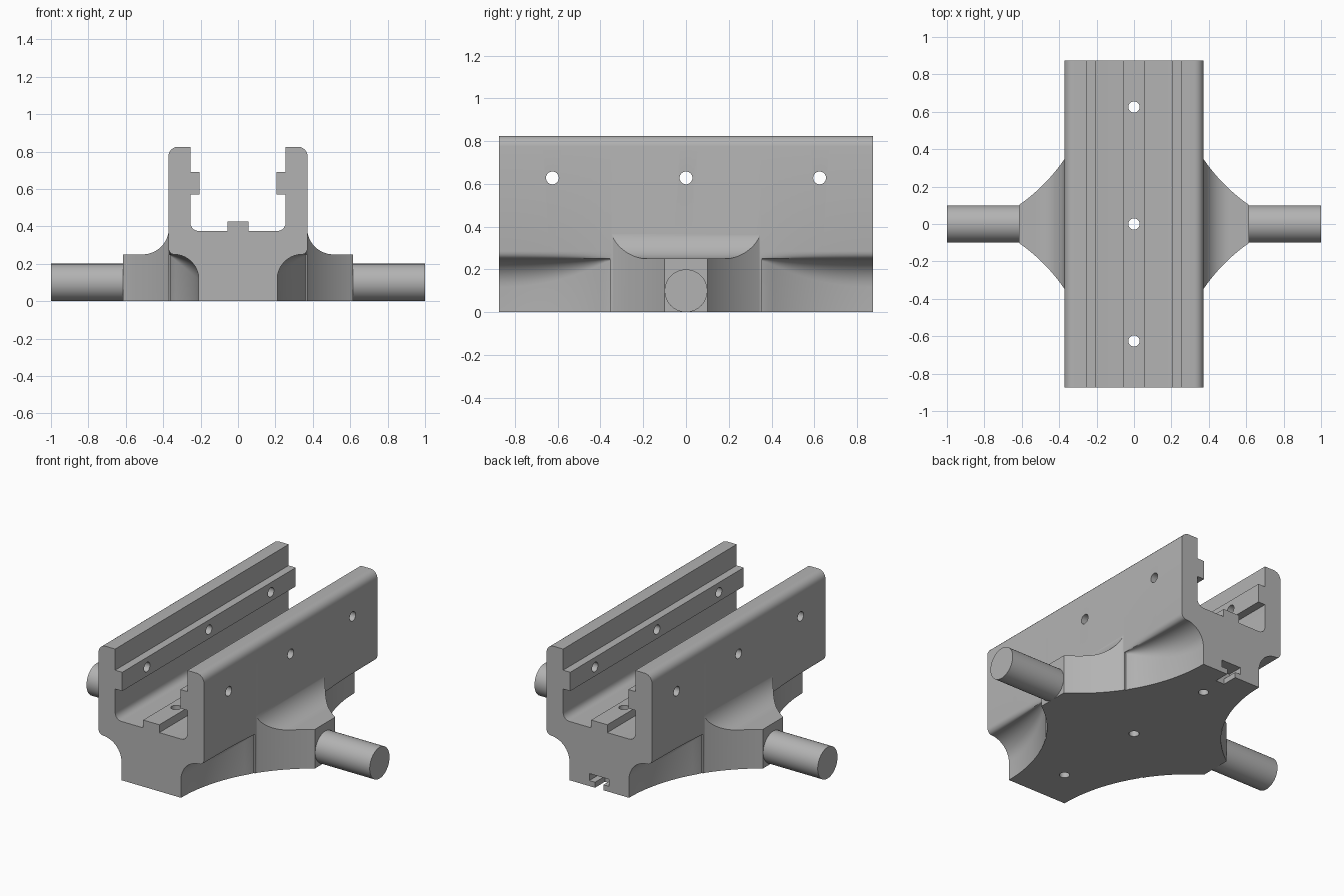
import bpy, bmesh, math
from mathutils import Matrix, Vector

if "Cube" in bpy.data.objects:
    bpy.data.objects.remove(bpy.data.objects["Cube"])

grey = bpy.data.materials.new("plain grey")
grey.use_nodes = True
COLOUR = (0.45, 0.45, 0.45, 1)
grey.diffuse_color = COLOUR
grey.node_tree.nodes["Principled BSDF"].inputs["Base Color"].default_value = COLOUR

HALF_LEN, WALL, BASE_TOP = 0.875, 0.372, 0.25
ARC_R, ARC_X = 0.941, 1.151       # concave plan curve of the base


def loft(bm, rings):
    """Skin a list of equal point rings and cap both ends."""
    rows = [[bm.verts.new(p) for p in ring] for ring in rings]
    n = len(rows[0])
    for a, b in zip(rows, rows[1:]):
        for i in range(n):
            bm.faces.new((a[i], a[(i + 1) % n], b[(i + 1) % n], b[i]))
    bm.faces.new(rows[0])
    bm.faces.new(rows[-1])


def make(name, bm):
    bmesh.ops.recalc_face_normals(bm, faces=bm.faces)
    mesh = bpy.data.meshes.new(name)
    bm.to_mesh(mesh)
    bm.free()
    ob = bpy.data.objects.new(name, mesh)
    mesh.materials.append(grey)
    bpy.context.collection.objects.link(ob)
    return ob


def cylinder(bm, radius, start, end, sides):
    start, end = Vector(start), Vector(end)
    axis = end - start
    turn = axis.to_track_quat('Z', 'Y').to_matrix().to_4x4()
    bmesh.ops.create_cone(bm, cap_ends=True, segments=sides, radius1=radius,
                          radius2=radius, depth=axis.length,
                          matrix=Matrix.Translation((start + end) / 2) @ turn)


def arc(cx, cz, rx, rz, a0, a1, steps):
    angles = [math.radians(a0 + (a1 - a0) * i / steps) for i in range(steps + 1)]
    return [(cx + rx * math.cos(a), cz + rz * math.sin(a)) for a in angles]


def section(y):
    """Full channel profile, with the base width following the plan curve."""
    width = ARC_X - math.sqrt(ARC_R ** 2 - (HALF_LEN - abs(y)) ** 2) if abs(y) > 0.2 else 1
    width = min(width, 0.362)
    room = WALL - width
    r = room * 0.82
    c = room - r
    half = [(width, 0)]
    half += arc(width + r, BASE_TOP - r, r, r, 180, 90, 10)
    half += arc(WALL - c, BASE_TOP + 0.035, c, 0.035, -90, 0, 5)[1:]
    half += arc(WALL - 0.05, 0.775, 0.05, 0.05, 0, 90, 6)
    half += [(0.255, 0.825), (0.255, 0.69), (0.205, 0.69), (0.205, 0.57), (0.255, 0.57)]
    half += arc(0.21, 0.42, 0.045, 0.045, 0, -90, 5)
    half += [(0.057, 0.375), (0.057, 0.425)]
    ring = half + [(-x, z) for x, z in reversed(half)]
    return [(x, y, z) for x, z in ring]


# Channel body
bm = bmesh.new()
STEPS = 60
loft(bm, [section(HALF_LEN * (2 * i / STEPS - 1)) for i in range(STEPS + 1)])
body = make("channel_body", bm)


# Side wings, tapering out to the rods and blending up the walls
def wing_ring(x, side):
    y = HALF_LEN - math.sqrt(ARC_R ** 2 - (ARC_X - x) ** 2)
    dip = max(0, min(0.14, 0.51 - x))
    top = BASE_TOP + 0.14 - math.sqrt(0.14 ** 2 - dip ** 2)
    if x < WALL:
        y += 0.06 * (WALL - x) / 0.02
    return [(side * x, -y, 0), (side * x, y, 0), (side * x, y, top), (side * x, -y, top)]


wings = []
for side, label in ((1, "left"), (-1, "right")):
    bm = bmesh.new()
    spots = [0.352] + [WALL - 0.002 + 0.245 * (i / 24) ** 1.5 for i in range(25)]
    rings = [wing_ring(x, side) for x in spots]
    rings[0] = [(side * 0.352, p[1], p[2]) for p in rings[1]]
    loft(bm, rings)
    wings.append(make(label + "_wing", bm))

    # Rods
    bm = bmesh.new()
    cylinder(bm, 0.1, (side * 0.607, 0, 0.1), (side, 0, 0.1), 64)
    make(label + "_rod", bm)

# Cutter: wall holes, floor holes and the T slot in the back end
bm = bmesh.new()
for y in (-0.625, 0, 0.625):
    cylinder(bm, 0.03, (-0.6, y, 0.628), (0.6, y, 0.628), 32)
    cylinder(bm, 0.03, (0, y, -0.1), (0, y, 0.5), 32)
tee = [(0.03, -0.05), (0.03, 0.035), (0.07, 0.035), (0.07, 0.08)]
tee += [(-x, z) for x, z in reversed(tee)]
loft(bm, [[(x, y, z) for x, z in tee] for y in (HALF_LEN - 0.1, HALF_LEN + 0.1)])
cutter = make("hole_cutter", bm)

# Join wings, then cut
for other, mode in [(w, 'UNION') for w in wings] + [(cutter, 'DIFFERENCE')]:
    mod = body.modifiers.new(other.name, 'BOOLEAN')
    mod.object, mod.operation, mod.solver = other, mode, 'EXACT'
    bpy.context.view_layer.objects.active = body
    bpy.ops.object.modifier_apply(modifier=mod.name)
    bpy.data.objects.remove(other)

# Smooth shading with sharp edges kept
for ob in bpy.context.collection.objects:
    if ob.type == 'MESH' and ob.data.materials and ob.data.materials[0] == grey:
        bpy.ops.object.select_all(action='DESELECT')
        ob.select_set(True)
        bpy.context.view_layer.objects.active = ob
        bpy.ops.object.shade_smooth_by_angle(angle=math.radians(30))
